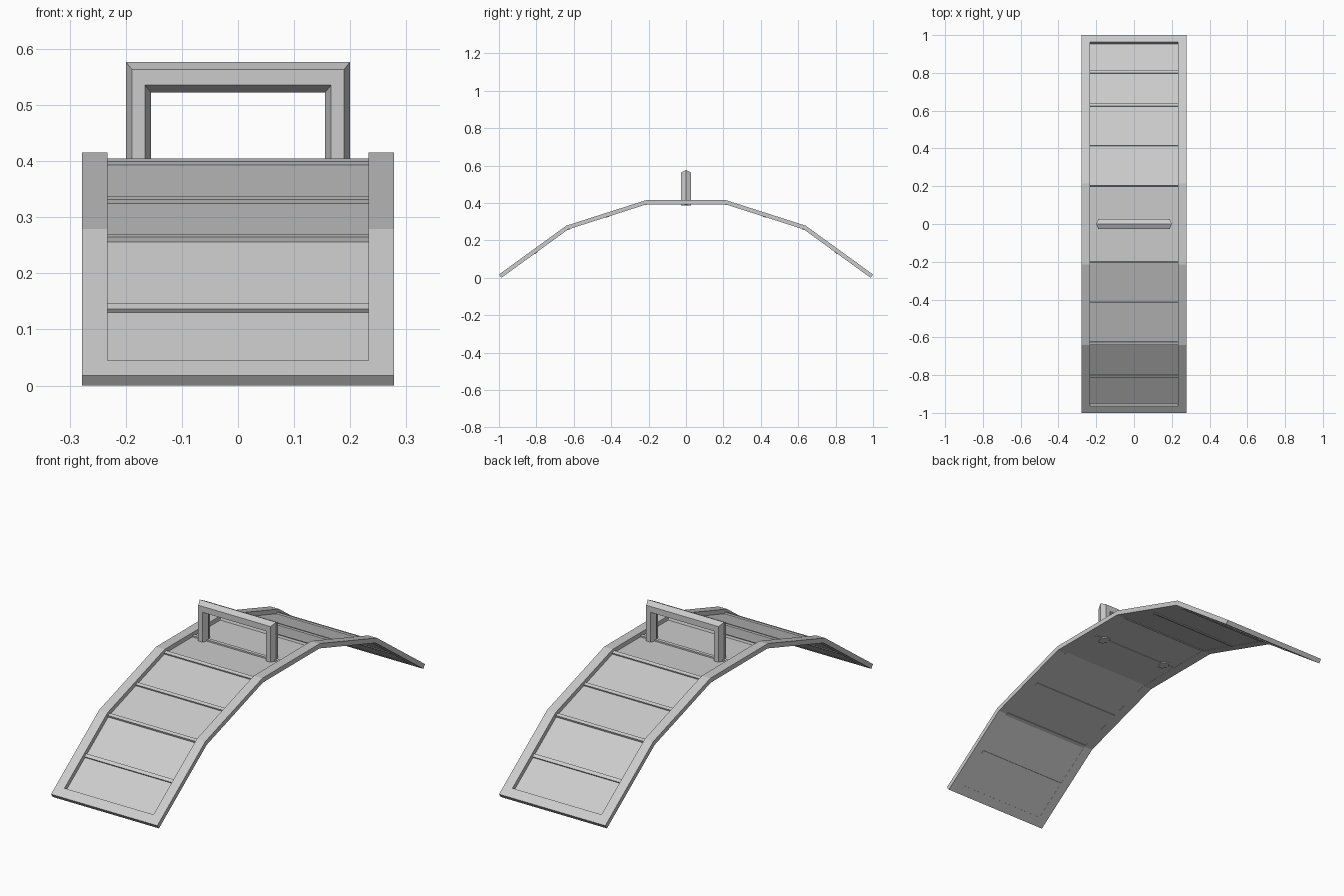
import bpy, bmesh, math
from mathutils import Vector

if "Cube" in bpy.data.objects:
    bpy.data.objects.remove(bpy.data.objects["Cube"])

# Upper edge of the arched side profile (y, z)
HALF = [(-1.0, 0.018), (-0.64, 0.279), (-0.215, 0.415)]
THICK, INNER, OUTER = 0.022, 0.233, 0.278


def mirrored(points):
    return points + [(-y, z) for y, z in reversed(points)]


def offset(points, depth):
    """Shift a path downwards by depth, with mitred corners."""
    pts = [Vector(p) for p in points]
    normals = []
    for a, b in zip(pts, pts[1:]):
        d = (b - a).normalized()
        normals.append(Vector((d.y, -d.x)))
    result = []
    for i, p in enumerate(pts):
        a, b = normals[max(i - 1, 0)], normals[min(i, len(normals) - 1)]
        result.append(tuple(p + (a + b) * depth / (1 + a.dot(b))))
    return result


def loft(name, rings, closed_ends=True):
    """Skin a list of equal point rings and cap both ends."""
    bm = bmesh.new()
    loops = [[bm.verts.new(p) for p in ring] for ring in rings]
    n = len(loops[0])
    for a, b in zip(loops, loops[1:]):
        for i in range(n):
            bm.faces.new((a[i], a[(i + 1) % n], b[(i + 1) % n], b[i]))
    if closed_ends:
        bm.faces.new(loops[0])
        bm.faces.new(loops[-1])
    bmesh.ops.recalc_face_normals(bm, faces=bm.faces)
    mesh = bpy.data.meshes.new(name)
    bm.to_mesh(mesh)
    bm.free()
    obj = bpy.data.objects.new(name, mesh)
    bpy.context.collection.objects.link(obj)
    return obj


def strip(name, path, d0, d1, x0, x1):
    """Ribbon following a path, between two depths, across x.
    Each straight run is a cross-section, so every face stays flat."""
    top, low = offset(path, d0), offset(path, d1)
    rings = [[(x0, *t), (x1, *t), (x1, *b), (x0, *b)] for t, b in zip(top, low)]
    return loft(name, rings)


arch = mirrored(HALF)
a, b = Vector(HALF[0]), Vector(HALF[1])
steep = (b - a).normalized()
inner_end = tuple(a + steep * 0.045)

# Side rails
for side, label in ((-1, "left"), (1, "right")):
    strip(label + "_rail", arch, 0, THICK, side * INNER, side * OUTER)

# End rails
for side, label in ((1, "front"), (-1, "back")):
    ends = [(side * HALF[0][0], HALF[0][1]), (side * inner_end[0], inner_end[1])]
    strip(label + "_end_rail", ends if side > 0 else ends[::-1], 0, THICK, -INNER, INNER)

# Thin walking deck near the underside of the frame
deck_path = mirrored([inner_end] + HALF[1:])
strip("deck", deck_path, 0.0203, 0.0213, -INNER, INNER)

# Grip slats across the deck
slat_spots = [(0.815, 0), (0.636, 1), (0.428, 1), (0.215, 1)]
for i, (dist, seg) in enumerate(slat_spots):
    p, q = Vector(HALF[seg]), Vector(HALF[seg + 1])
    d = (q - p).normalized()
    mid = p + (q - p) * ((-dist - p.x) / (q.x - p.x))
    s, e = mid - d * 0.0085, mid + d * 0.0085
    strip(f"front_slat_{i}", [tuple(s), tuple(e)], 0.0135, 0.0245, -INNER, INNER)
    strip(f"back_slat_{i}", [(-e.x, e.y), (-s.x, s.y)], 0.0135, 0.0245, -INNER, INNER)
strip("centre_slat", [(-0.0085, 0.415), (0.0085, 0.415)], 0.0135, 0.0245, -INNER, INNER)

# Hexagonal bar bent into a hoop over the middle
HEX = [(0, 0), (0.011, -0.027), (0.034, -0.027), (0.045, 0), (0.034, 0.027), (0.011, 0.027)]
hoop = []
for side, at_foot in ((-1, True), (-1, False), (1, False), (1, True)):
    hoop.append([(side * (0.2 - u), y, 0.388 if at_foot else 0.577 - u * 1.22)
                 for u, y in HEX])
loft("hoop", hoop)
